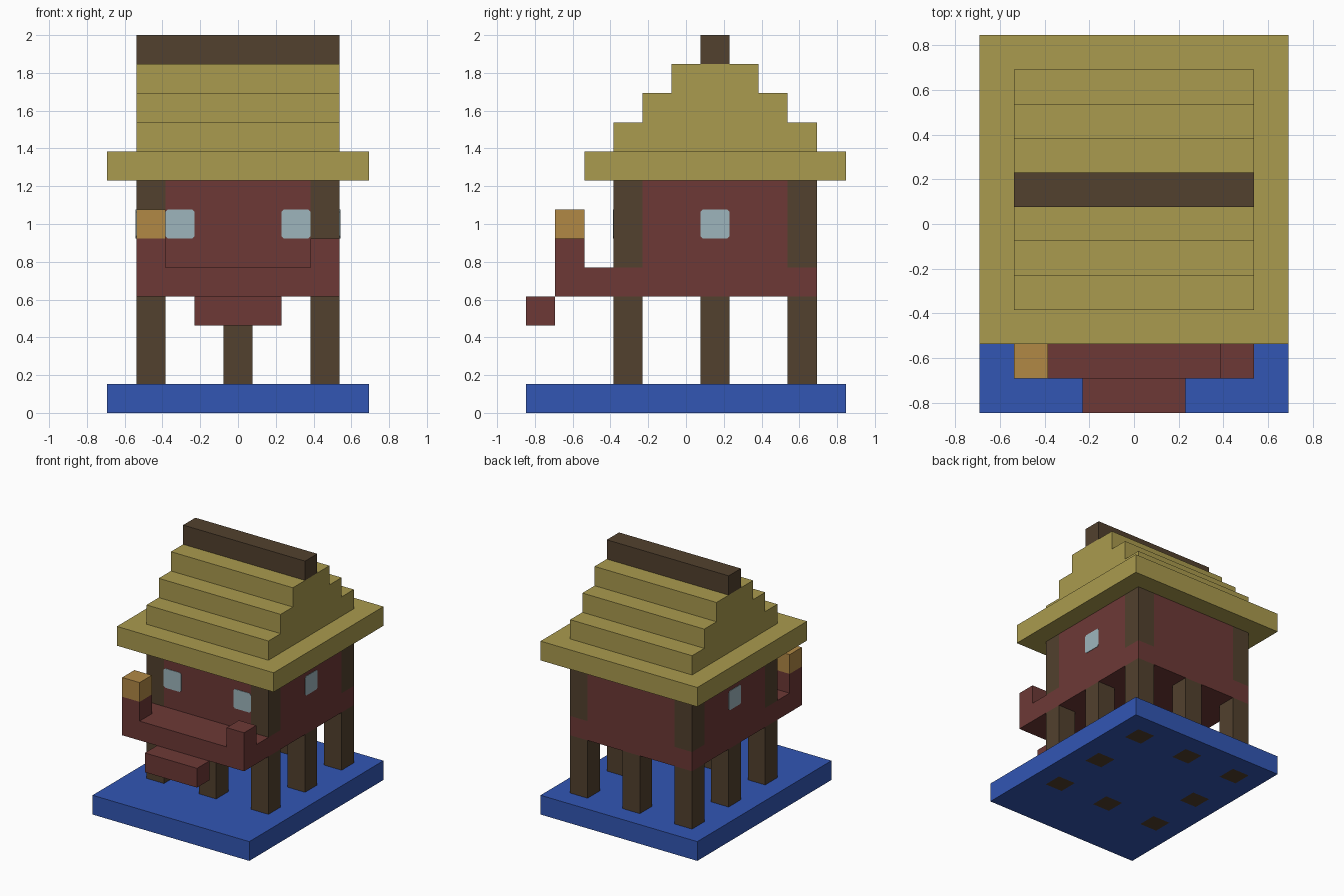
import bpy
import bmesh
from mathutils import Matrix, Vector

old = bpy.data.objects.get("Cube")
if old:
    bpy.data.objects.remove(old, do_unlink=True)

U = 2 / 13  # one block; all sizes below are in blocks


def material(name, rgb):
    lin = [((c / 255 + 0.055) / 1.055) ** 2.4 for c in rgb] + [1]
    mat = bpy.data.materials.new(name)
    mat.use_nodes = True
    mat.diffuse_color = lin
    bsdf = next(n for n in mat.node_tree.nodes if n.type == 'BSDF_PRINCIPLED')
    bsdf.inputs["Base Color"].default_value = lin
    return mat


THATCH = material("thatch", (170, 155, 78))
TIMBER = material("dark timber", (82, 65, 46))
PLANK = material("red planks", (109, 57, 54))
WATER = material("water blue", (50, 86, 180))
LAMP = material("lamp amber", (177, 136, 69))
GLASS = material("window glass", (157, 181, 188))


def finish(name, bm, mats):
    bmesh.ops.scale(bm, vec=(U, U, U), verts=bm.verts)
    mesh = bpy.data.meshes.new(name)
    bm.to_mesh(mesh)
    bm.free()
    for mat in mats:
        mesh.materials.append(mat)
    obj = bpy.data.objects.new(name, mesh)
    bpy.context.collection.objects.link(obj)
    return obj


def box(name, x, y, z, *mats, cuts=((), ()), rule=None):
    """Box from ranges, optionally cut along x and y and coloured by a rule."""
    bm = bmesh.new()
    lo, hi = Vector((x[0], y[0], z[0])), Vector((x[1], y[1], z[1]))
    place = Matrix.Translation((lo + hi) / 2) @ Matrix.Diagonal((*(hi - lo), 1))
    bmesh.ops.create_cube(bm, size=1, matrix=place)
    for axis, positions in enumerate(cuts):
        for p in positions:
            normal = Vector((axis == 0, axis == 1, 0))
            bmesh.ops.bisect_plane(bm, geom=bm.verts[:] + bm.edges[:] + bm.faces[:],
                                   plane_co=normal * p, plane_no=normal)
    if rule:
        bm.normal_update()
        for face in bm.faces:
            face.material_index = int(rule(face.calc_center_median(), face.normal))
    return finish(name, bm, mats)


def span(c):
    return (c - 0.5, c + 0.5)


# Stilts around the edge, and the water slab with their ends showing beneath
POST_X, POST_Y = (-3, 0, 3), (-2, 1, 4)
posts = [(x, y) for x in POST_X for y in POST_Y if (x, y) != (0, 1)]


def under_post(c, n):
    return n.z < -0.5 and any(abs(c.x - x) < 0.5 and abs(c.y - y) < 0.5 for x, y in posts)


edges = [[e for c in row for e in span(c)] for row in (POST_X, POST_Y)]
box("water_slab", (-4.5, 4.5), (-5.5, 5.5), (0, 1), WATER, TIMBER,
    cuts=edges, rule=under_post)
for x, y in posts:
    box("stilt", span(x), span(y), (1, 4), TIMBER)

# Deck, step, railing posts and lamp
box("deck", (-3.5, 3.5), (-4.5, 4.5), (4, 5), PLANK)
box("front_step", (-1.5, 1.5), (-5.5, -4.5), (3, 4), PLANK)
for side in (-3, 3):
    box("railing_post", span(side), span(-4), (5, 6), PLANK)
box("lamp", span(-3), span(-4), (6, 7), LAMP)

# House walls with timber corners
box("house_walls", (-3.5, 3.5), (-2.5, 4.5), (5, 8), PLANK, TIMBER,
    cuts=((-2.5, 2.5), (-1.5, 3.5)),
    rule=lambda c, n: abs(c.x) > 2.5 and abs(c.y - 1) > 2.5)


def window(name, centre, right):
    """Thin pane with clipped corners; right is its horizontal direction."""
    a, b, up = 0.5, 0.42, Vector((0, 0, 1))
    out = right.cross(up)
    outline = ((a, -b), (a, b), (b, a), (-b, a), (-a, b), (-a, -b), (-b, -a), (b, -a))
    bm = bmesh.new()
    verts = [bm.verts.new(centre + right * s + up * t - out * 0.01) for s, t in outline]
    front = bm.faces.new(verts)
    back = bmesh.ops.extrude_face_region(bm, geom=[front])["geom"]
    bmesh.ops.translate(bm, vec=out * 0.03,
                        verts=[g for g in back if isinstance(g, bmesh.types.BMVert)])
    bmesh.ops.recalc_face_normals(bm, faces=bm.faces)
    finish(name, bm, [GLASS])


for s in (-1, 1):
    window("front_window", Vector((2 * s, -2.5, 6.5)), Vector((1, 0, 0)))
    window("side_window", Vector((3.5 * s, 1, 6.5)), Vector((0, s, 0)))

# Stepped thatch roof and ridge beam
box("roof_eaves", (-4.5, 4.5), (-3.5, 5.5), (8, 9), THATCH)
for i in range(3):
    half = 3.5 - i
    box("roof_tier", (-3.5, 3.5), (1 - half, 1 + half), (9 + i, 10 + i), THATCH)
box("ridge_beam", (-3.5, 3.5), span(1), (12, 13), TIMBER)
